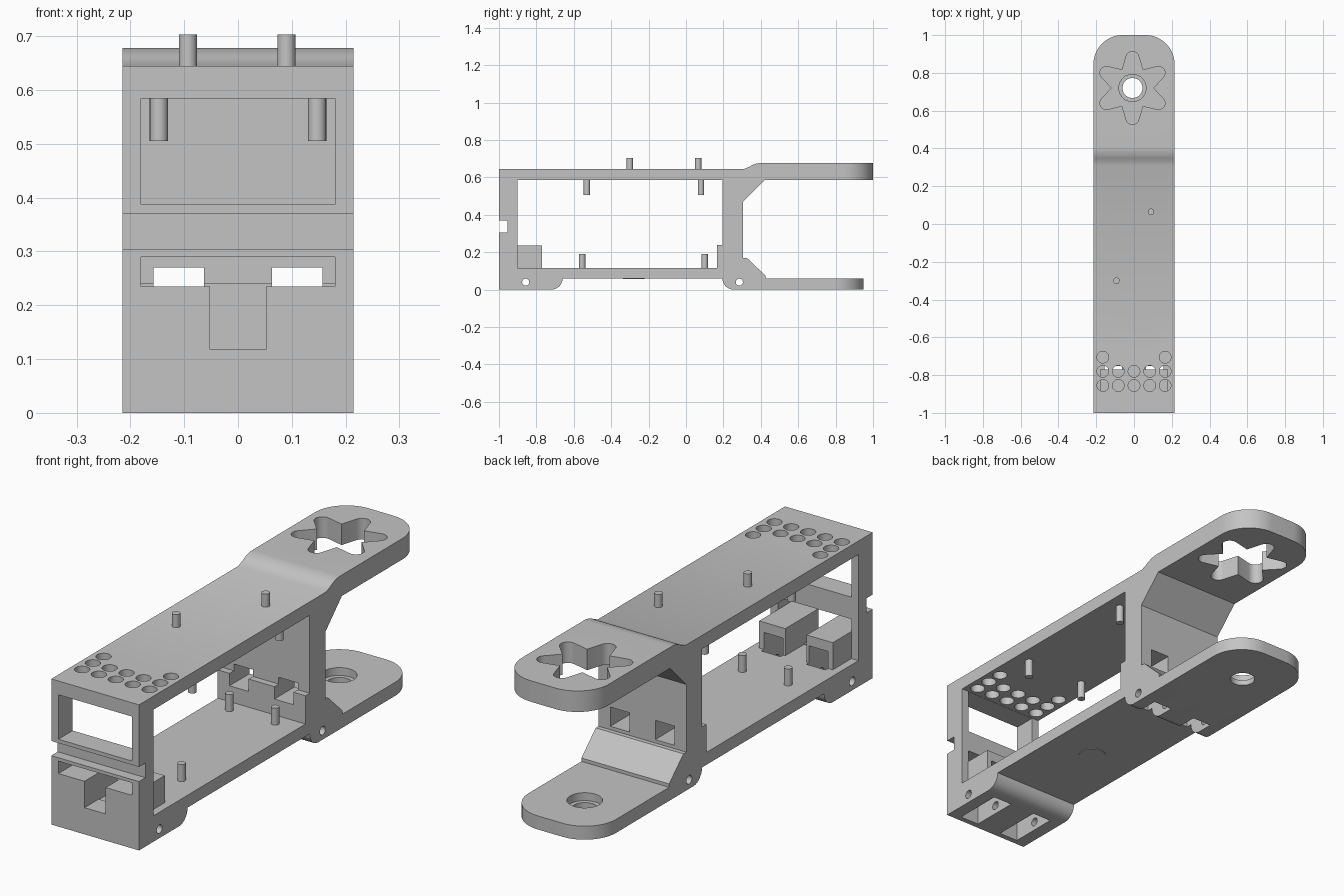
import bpy, bmesh
from math import cos, sin, pi, radians

old = bpy.data.objects.get("Cube")
if old:
    bpy.data.objects.remove(old, do_unlink=True)

grey = bpy.data.materials.new("plain grey")
grey.use_nodes = True
COLOUR = (0.55, 0.55, 0.55, 1)
grey.diffuse_color = COLOUR
grey.node_tree.nodes["Principled BSDF"].inputs["Base Color"].default_value = COLOUR


def prism(name, pts, axis, lo, hi):
    """Extrude a 2D outline along an axis; the outline uses the other two axes in order."""
    place = {"x": lambda p, t: (t, p[0], p[1]),
             "y": lambda p, t: (p[0], t, p[1]),
             "z": lambda p, t: (p[0], p[1], t)}[axis]
    bm = bmesh.new()
    ends = [[bm.verts.new(place(p, t)) for p in pts] for t in (lo, hi)]
    for ring in ends:
        bm.faces.new(ring)
    n = len(pts)
    for i in range(n):
        j = (i + 1) % n
        bm.faces.new((ends[0][i], ends[0][j], ends[1][j], ends[1][i]))
    bmesh.ops.recalc_face_normals(bm, faces=bm.faces)
    mesh = bpy.data.meshes.new(name)
    bm.to_mesh(mesh)
    bm.free()
    mesh.materials.append(grey)
    ob = bpy.data.objects.new(name, mesh)
    bpy.context.collection.objects.link(ob)
    return ob


def box(name, x0, x1, y0, y1, z0, z1):
    return prism(name, [(x0, y0), (x1, y0), (x1, y1), (x0, y1)], "z", z0, z1)


def arc(cx, cy, r, a0, a1, n=10):
    return [(cx + r * cos(radians(a0 + (a1 - a0) * i / n)),
             cy + r * sin(radians(a0 + (a1 - a0) * i / n))) for i in range(n + 1)]


def rod(name, a, b, r, axis, lo, hi, n=28):
    return prism(name, arc(a, b, r, 0, 360, n)[:-1], axis, lo, hi)


def activate(ob):
    bpy.ops.object.select_all(action="DESELECT")
    ob.select_set(True)
    bpy.context.view_layer.objects.active = ob


def cut(cutter, *targets):
    cutter.hide_render = True
    for ob in targets:
        mod = ob.modifiers.new("cut", "BOOLEAN")
        mod.operation = "DIFFERENCE"
        mod.solver = "EXACT"
        mod.object = cutter
        activate(ob)
        bpy.ops.object.modifier_apply(modifier=mod.name)
    bpy.data.objects.remove(cutter, do_unlink=True)


def smooth(ob):
    activate(ob)
    bpy.ops.object.shade_smooth_by_angle(angle=radians(30))


W = 0.215       # half width of the body
ARM_Y = 0.72    # centre of the arm holes

# Body: side profile with feet, forked arms and front groove
profile = [(-1, 0)]
profile += arc(-0.72, 0.06, 0.06, -90, 0)
profile += arc(0.255, 0.06, 0.06, 180, 270)
profile += [(0.95, 0), (0.95, 0.06), (0.425, 0.06), (0.425, 0.075),
            (0.325, 0.17), (0.305, 0.17), (0.305, 0.47), (0.42, 0.585),
            (1, 0.585), (1, 0.678), (0.41, 0.678)]
profile += arc(0.41, 0.548, 0.13, 94, 122, 6)
profile += [(0.31, 0.645), (-1, 0.645), (-1, 0.37),
            (-0.955, 0.37), (-0.955, 0.305), (-1, 0.305)]
body = prism("body", profile, "x", -W, W)

# Cable blocks behind the front wall
blocks = [box(n, s * 0.1165 - 0.064, s * 0.1165 + 0.064, -0.905, -0.77, 0.11, 0.235)
          for s, n in ((-1, "right_cable_block"), (1, "left_cable_block"))]

# Open bay through the sides, with a ledge at the foot of the rear wall
cut(prism("bay", [(-0.9, 0.115), (0.165, 0.115), (0.165, 0.24), (0.195, 0.24),
                  (0.195, 0.585), (-0.9, 0.585)], "x", -1, 1), body)

# Front window and T-shaped slot
cut(box("window", -0.18, 0.18, -1.1, -0.85, 0.387, 0.584), body)
cut(prism("slot", [(-0.18, 0.29), (-0.18, 0.235), (-0.052, 0.235), (-0.052, 0.118),
                   (0.052, 0.118), (0.052, 0.235), (0.18, 0.235), (0.18, 0.29)],
          "y", -1.1, -0.88), body)

# Pockets under the feet and square holes in the rear wall
for side, block in zip((-1, 1), blocks):
    x0, x1 = side * 0.11 - 0.047, side * 0.11 + 0.047
    cut(box("front_pocket", x0, x1, -0.975, -0.752, -0.1, 0.19), body, block)
    cut(box("rear_pocket", x0, x1, 0.17, 0.325, -0.1, 0.09), body)
    cut(box("wall_hole", x0, x1, 0.1, 0.4, 0.185, 0.27), body)

# Cross holes for the hinge pins
for y in (-0.857, 0.285):
    cut(rod("cross_hole", y, 0.04, 0.019, "x", -1, 1), body)

# Vent holes in the top
vents = [(x, y) for y in (-0.855, -0.78) for x in (-0.165, -0.083, 0, 0.083, 0.165)]
for x, y in vents + [(-0.165, -0.705), (0.165, -0.705)]:
    cut(rod("vent", x, y, 0.031, "z", 0.55, 0.8), body)

# Rounded arm ends
R = 0.155
for end, z0, z1 in ((1, 0.5, 0.8), (0.95, -0.1, 0.1)):
    for s in (-1, 1):
        curve = [(s * x, y) for x, y in arc(W - R, end - R, R, 0, 90, 16)]
        corner = curve + [(s * (W - R), end + 0.1), (s * (W + 0.1), end + 0.1),
                          (s * (W + 0.1), end - R)]
        cut(prism("corner", corner, "z", z0, z1), body)

# Six-armed star opening in the upper arm
star = []
for k in range(6):
    a = pi / 2 + k * pi / 3
    lobe = [(0.095, -0.055)] + arc(0.16, 0, 0.034, -75, 75, 8)
    star += [(u * cos(a) - v * sin(a) - 0.008, ARM_Y + u * sin(a) + v * cos(a))
             for u, v in lobe]
cut(prism("star", star, "z", 0.5, 0.8), body)

# Stepped round hole in the lower arm
cut(rod("bore", -0.008, ARM_Y, 0.053, "z", -0.1, 0.2, 40), body)
cut(rod("counterbore", -0.008, ARM_Y, 0.072, "z", 0.025, 0.2, 40), body)

smooth(body)

# Mounting pins: on the roof, under the roof and on the floor
pins = [("roof_pin", 0.09, 0.065, 0.64, 0.703), ("roof_pin", -0.093, -0.3, 0.64, 0.703)]
for s in (-1, 1):
    pins += [("ceiling_pin", s * 0.147, y, 0.505, 0.59) for y in (-0.53, 0.08)]
    pins += [("floor_pin", s * 0.112, y, 0.11, 0.19) for y in (-0.555, 0.1)]
for name, x, y, z0, z1 in pins:
    smooth(rod(name, x, y, 0.017, "z", z0, z1, 20))

# Thin disc on the underside
smooth(rod("underside_disc", 0, -0.28, 0.058, "z", 0.057, 0.062, 32))
